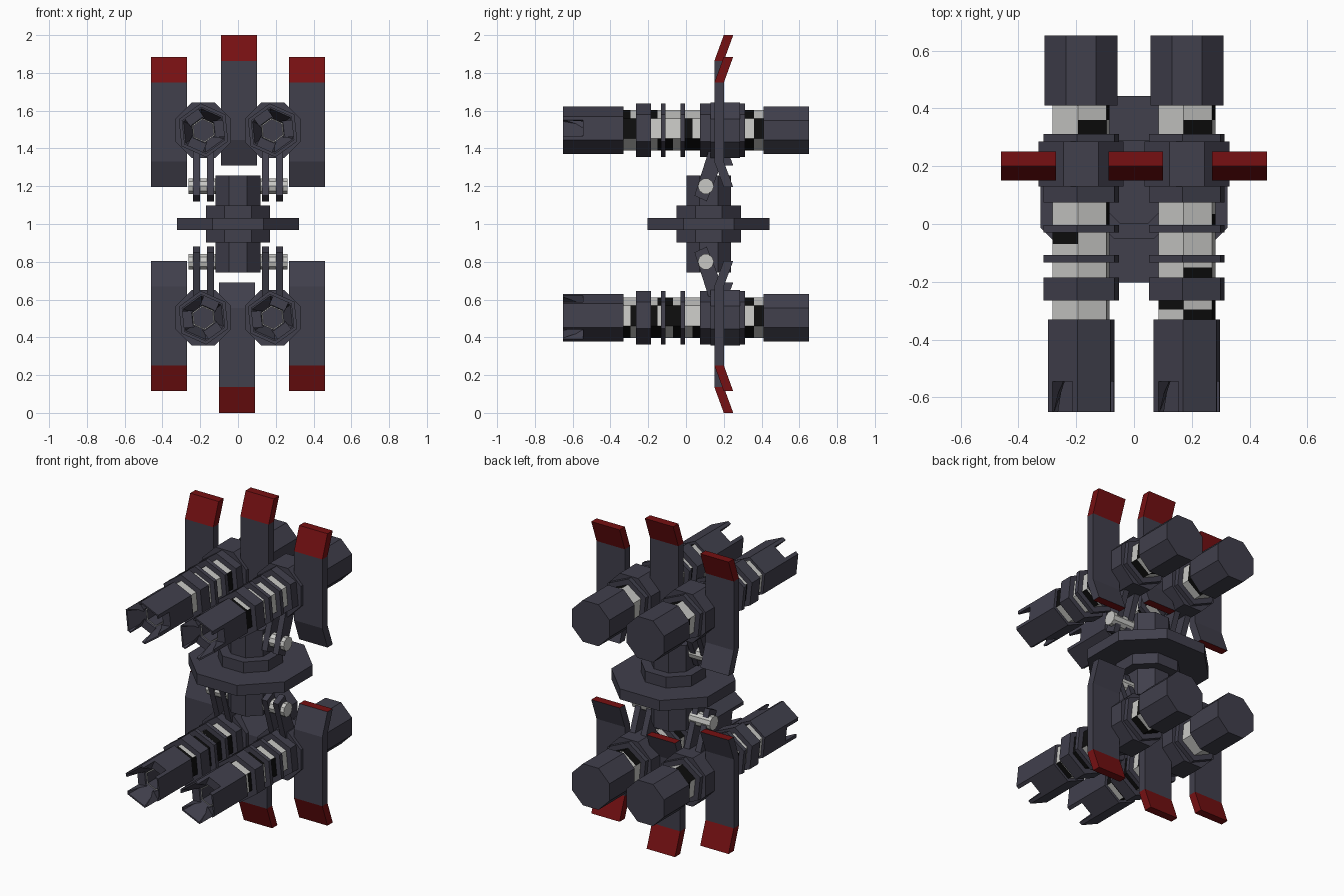
import bpy, bmesh, math, random
from mathutils import Matrix, Vector

if "Cube" in bpy.data.objects:
    bpy.data.objects.remove(bpy.data.objects["Cube"])

random.seed(4)


def material(name, rgb):
    m = bpy.data.materials.new(name)
    m.diffuse_color = (*rgb, 1)
    m.use_nodes = True
    m.node_tree.nodes["Principled BSDF"].inputs["Base Color"].default_value = m.diffuse_color
    return m


MATS = [material("slate", (0.052, 0.05, 0.072)), material("dark red", (0.18, 0.005, 0.006)),
        material("light grey", (0.58, 0.58, 0.56)), material("black", (0.004, 0.004, 0.004))]
SLATE, RED, GREY, BLACK = range(4)
FLIP = Matrix.Translation((0, 0, 1)) @ Matrix.Rotation(math.pi, 4, 'Y') @ Matrix.Translation((0, 0, -1))
HEX = math.radians(36)          # twist of the six-sided gun parts
OCT = math.radians(22.5)
C8 = math.cos(OCT)


def finish(name, bm, matrix=Matrix()):
    bmesh.ops.recalc_face_normals(bm, faces=bm.faces)
    bm.transform(matrix)
    me = bpy.data.meshes.new(name)
    bm.to_mesh(me)
    bm.free()
    for m in MATS:
        me.materials.append(m)
    ob = bpy.data.objects.new(name, me)
    bpy.context.collection.objects.link(ob)
    return ob


def turned(name, rings, n, phase, matrix, colour=lambda seg, side: SLATE):
    """Rings of (y, radius) joined along the y axis, capped at both ends."""
    bm = bmesh.new()
    loops = []
    for y, r in rings:
        loops.append([bm.verts.new((r * math.cos(phase + k * math.tau / n), y,
                                    r * math.sin(phase + k * math.tau / n))) for k in range(n)])
    for s in range(len(loops) - 1):
        a, b = loops[s], loops[s + 1]
        for k in range(n):
            j = (k + 1) % n
            f = bm.faces.new((a[k], a[j], b[j], b[k]))
            f.material_index = colour(s, k)
    bm.faces.new(loops[0])
    bm.faces.new(loops[-1])
    return finish(name, bm, matrix)


def extruded(name, outline, x0, x1, matrix, colour=lambda f: SLATE):
    """A (y, z) outline extruded along x."""
    bm = bmesh.new()
    a = [bm.verts.new((x0, y, z)) for y, z in outline]
    b = [bm.verts.new((x1, y, z)) for y, z in outline]
    n = len(a)
    for k in range(n):
        j = (k + 1) % n
        bm.faces.new((a[k], a[j], b[j], b[k]))
    for loop in (a, b):             # side walls as quads between the two edges
        for k in range(n // 2 - 1):
            bm.faces.new((loop[k], loop[k + 1], loop[n - 2 - k], loop[n - 1 - k]))
    for f in bm.faces:
        f.material_index = colour(f)
    return finish(name, bm, matrix)


def notch_muzzle(barrel, matrix):
    """Cut three slots into alternate faces of the muzzle."""
    bm = bmesh.new()
    for deg in (6, 126, 246):
        m = (Matrix.Rotation(-math.radians(deg), 4, 'Y') @ Matrix.Translation((0.125, -0.6225, 0))
             @ Matrix.Diagonal((0.15, 0.155, 0.085, 1)))
        bmesh.ops.create_cube(bm, size=1, matrix=m)
    cutter = finish("slot_cutter", bm, matrix)
    cutter.hide_render = True
    mod = barrel.modifiers.new("slots", 'BOOLEAN')
    mod.operation = 'DIFFERENCE'
    mod.solver = 'EXACT'
    mod.object = cutter
    bpy.context.view_layer.objects.active = barrel
    bpy.ops.object.modifier_apply(modifier=mod.name)
    bpy.data.objects.remove(cutter)


def gun(tag, matrix):
    # muzzle with a funnel bore
    muzzle = turned("muzzle" + tag, [(-0.33, 0.126), (-0.65, 0.126), (-0.65, 0.116), (-0.535, 0.064),
                                     (-0.535, 0.058), (-0.40, 0.058)], 6, HEX, matrix,
                    lambda s, k: GREY if s == 3 else SLATE)
    notch_muzzle(muzzle, matrix)
    # mottled inner barrel
    turned("inner_barrel" + tag, [(y, 0.108) for y in
           (-0.34, -0.295, -0.22, -0.15, -0.12, -0.07, -0.02, 0.035, 0.1, 0.3, 0.36, 0.42)], 6, HEX, matrix,
           lambda s, k: random.choice((GREY, GREY, GREY, BLACK, BLACK)))
    # collars and rings
    for i, (y0, y1) in enumerate([(-0.265, -0.185), (-0.133, -0.108), (-0.03, -0.004), (0.075, 0.312)]):
        turned(f"collar{tag}_{i}", [(y0, 0.143), (y1, 0.143)], 6, HEX, matrix)
    turned("main_collar" + tag, [(0.13, 0.147 / C8), (0.285, 0.147 / C8)], 8, OCT, matrix)
    # rear block
    turned("rear_block" + tag, [(0.41, 0.126 / C8), (0.652, 0.126 / C8)], 8, OCT, matrix)


def panel(tag, xc, z0, z1, matrix):
    # bent armour plate, red at its outer tip and inner end cap
    k0, k1 = z0 + 0.135, z1 - 0.137
    front = [(0.20, z0), (0.15, k0), (0.15, k1), (0.20, z1)]
    back = [(y + 0.05, z) for y, z in reversed(front)]

    def colour(f):
        zs = [v.co.z for v in f.verts]
        return RED if min(zs) > k1 - 1e-4 or max(zs) < z0 + 1e-4 else SLATE
    extruded("armour_panel" + tag, front + back, xc - 0.095, xc + 0.095, matrix, colour)


for half, flip in (("_upper", Matrix()), ("_lower", FLIP)):
    for side, sx in (("_left", -1), ("_right", 1)):
        tag = half + side
        gun(tag, flip @ Matrix.Translation((0.183 * sx, 0, 1.496)))
        # pair of support arms
        for i, xc in enumerate((0.145, 0.22)):
            x = xc * sx
            extruded(f"support_arm{tag}_{i}", [(0.045, 1.15), (0.13, 1.42), (0.22, 1.40), (0.11, 1.12)],
                     x - 0.018, x + 0.018, flip)
        # hinge pin
        pin = Matrix.Translation((0.19 * sx, 0.105, 1.2)) @ Matrix.Rotation(math.pi / 2, 4, 'Z')
        turned("hinge_pin" + tag, [(-0.072, 0.042), (0.072, 0.042)], 10, 0, flip @ pin,
               lambda s, k: GREY).data.polygons.foreach_set("material_index", [GREY] * 12)
        panel(tag, 0.3655 * sx, 1.195, 1.885, flip)
    panel(half + "_middle", 0.006, 1.31, 2.0, flip)

# central hub: stacked octagons around the vertical axis
UP = Matrix.Translation((0, 0.12, 1)) @ Matrix.Rotation(math.pi / 2, 4, 'X')
for name, r, h in (("hub_disc", 0.323, 0.032), ("hub_step", 0.17, 0.098), ("hub_column", 0.118, 0.258)):
    turned(name, [(-h, r / C8), (h, r / C8)], 8, OCT, UP)
